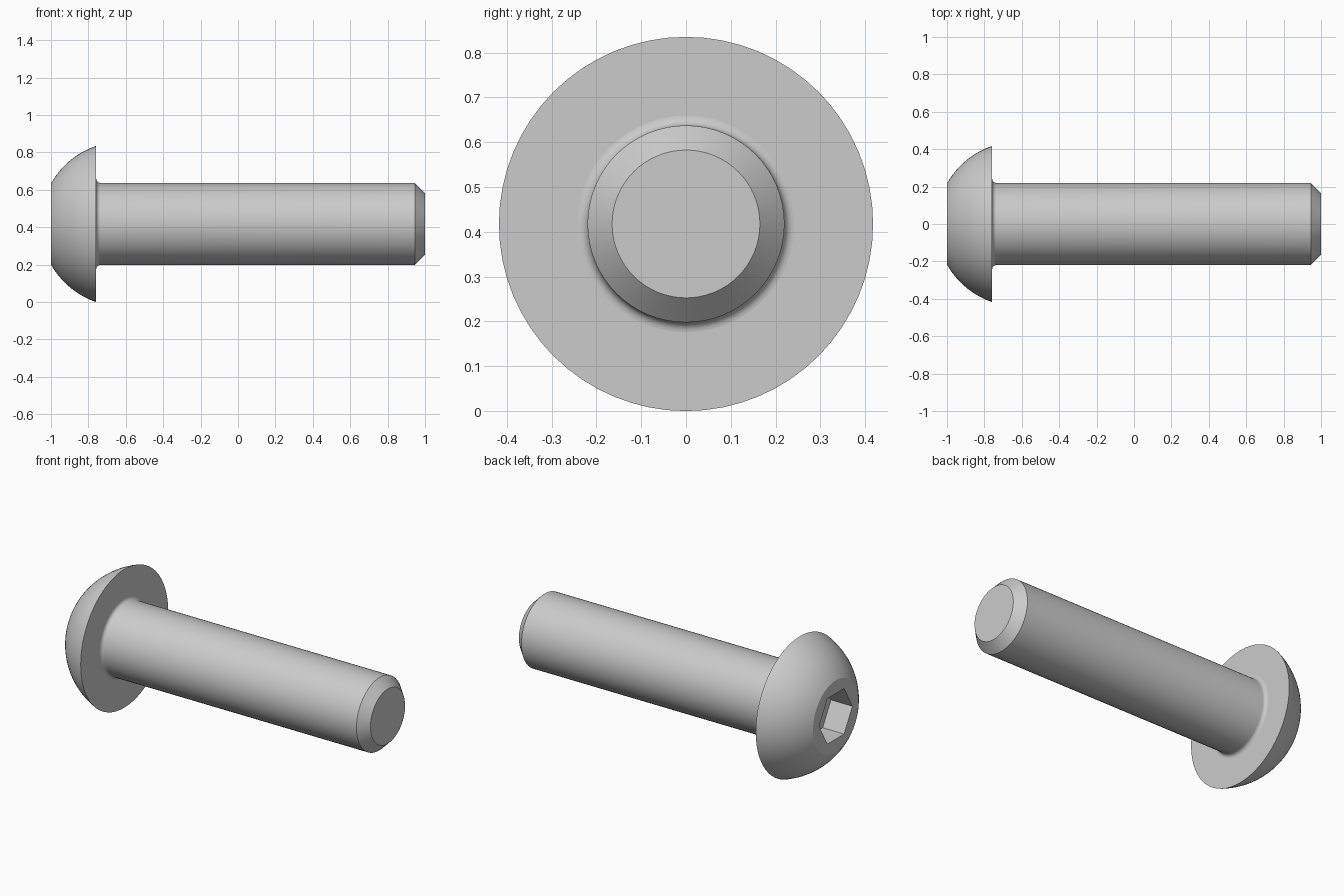
import bpy, bmesh, math
from mathutils import Matrix, Vector

if "Cube" in bpy.data.objects:
    bpy.data.objects.remove(bpy.data.objects["Cube"], do_unlink=True)

SEGMENTS = 64
HEAD_R, FACE_R, SHANK_R, TIP_R = 0.4176, 0.217, 0.2198, 0.165
FACE_X, SEAT_X, END_X = -1.0, -0.758, 1.0
FILLET, CHAMFER = 0.022, 0.055
HEX_R, HEX_DEPTH = 0.1586, 0.143

steel = bpy.data.materials.new("grey steel")
steel.use_nodes = True
GREY = (0.6, 0.6, 0.6, 1)
steel.diffuse_color = GREY
steel.node_tree.nodes["Principled BSDF"].inputs["Base Color"].default_value = GREY


def ring(bm, x, radius, sides):
    """Closed loop of vertices around the screw axis."""
    turn = 2 * math.pi / sides
    return [bm.verts.new((x, radius * math.cos(i * turn), radius * math.sin(i * turn)))
            for i in range(sides)]


def skin(bm, a, b):
    """Quads between two loops with the same number of vertices."""
    n = len(a)
    for i in range(n):
        j = (i + 1) % n
        bm.faces.new((a[i], b[i], b[j], a[j]))


def lathe(bm, profile):
    loops = [ring(bm, x, r, SEGMENTS) for x, r in profile]
    for a, b in zip(loops, loops[1:]):
        skin(bm, a, b)
    return loops


def loop_edges(bm, loop):
    pairs = zip(loop, loop[1:] + loop[:1])
    return [bm.edges.get(p) or bm.edges.new(p) for p in pairs]


def finish(bm, name):
    bm.transform(Matrix.Translation((0, 0, HEAD_R)))
    mesh = bpy.data.meshes.new(name)
    bm.to_mesh(mesh)
    bm.free()
    mesh.materials.append(steel)
    obj = bpy.data.objects.new(name, mesh)
    bpy.context.collection.objects.link(obj)
    bpy.ops.object.select_all(action="DESELECT")
    obj.select_set(True)
    bpy.context.view_layer.objects.active = obj
    bpy.ops.object.shade_smooth_by_angle(angle=math.radians(25))


# Domed head: arc centred on the axis, then the flat underside
span = SEAT_X - FACE_X
offset = (span ** 2 + HEAD_R ** 2 - FACE_R ** 2) / (2 * span)
arc_r = math.hypot(offset, FACE_R)
start = math.atan2(FACE_R, -offset)
stop = math.atan2(HEAD_R, span - offset)
STEPS = 12
dome = []
for i in range(STEPS + 1):
    t = start + (stop - start) * i / STEPS
    dome.append((FACE_X + offset + arc_r * math.cos(t), arc_r * math.sin(t)))
dome.append((SEAT_X, SHANK_R + FILLET))

bm = bmesh.new()
loops = lathe(bm, dome)

# Hexagonal socket sunk into the head face
mouth = ring(bm, FACE_X, HEX_R, 6)
floor = ring(bm, FACE_X + HEX_DEPTH, HEX_R, 6)
skin(bm, floor, mouth)
bm.faces.new(floor)
bmesh.ops.triangle_fill(bm, use_beauty=True, normal=Vector((-1, 0, 0)),
                        edges=loop_edges(bm, loops[0]) + loop_edges(bm, mouth))
bmesh.ops.recalc_face_normals(bm, faces=bm.faces)
# The underside is open at the shank, so orient by the outermost dome face
probe = max(bm.faces, key=lambda f: math.hypot(*f.calc_center_median().yz))
centre = probe.calc_center_median()
if probe.normal.dot(Vector((0, centre.y, centre.z))) < 0:
    bmesh.ops.reverse_faces(bm, faces=bm.faces)
finish(bm, "domed_head")

# Shank: fillet under the head, straight body, chamfered tip
shank = []
for i in range(7):
    t = math.pi / 2 * i / 6
    shank.append((SEAT_X + FILLET * (1 - math.cos(t)),
                  SHANK_R + FILLET * (1 - math.sin(t))))
shank += [(END_X - CHAMFER, SHANK_R), (END_X, TIP_R)]
bm = bmesh.new()
loops = lathe(bm, shank)
bm.faces.new(loops[-1])
bmesh.ops.recalc_face_normals(bm, faces=bm.faces)
tip = max(bm.faces, key=lambda f: f.calc_center_median().x)
if tip.normal.x < 0:
    bmesh.ops.reverse_faces(bm, faces=bm.faces)
finish(bm, "shank")
